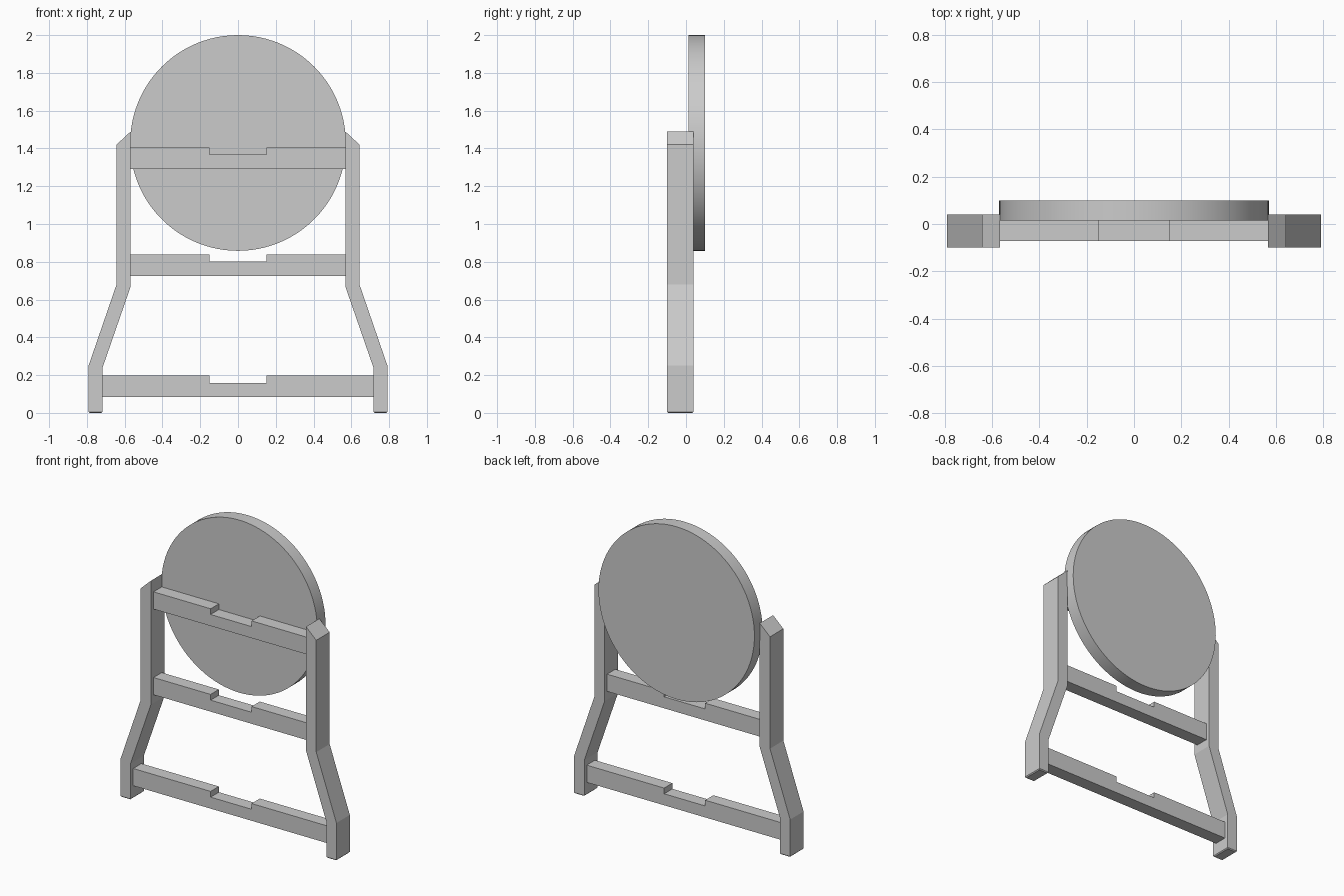
import bpy
import bmesh

if "Cube" in bpy.data.objects:
    bpy.data.objects.remove(bpy.data.objects["Cube"])


def extrude_profile(name, pts, y0, y1, foot_bevel=0.0):
    """Solid from an x-z outline, running from y0 to y1."""
    bm = bmesh.new()
    face = bm.faces.new([bm.verts.new((x, y0, z)) for x, z in pts])
    ext = bmesh.ops.extrude_face_region(bm, geom=[face])
    moved = [g for g in ext["geom"] if isinstance(g, bmesh.types.BMVert)]
    bmesh.ops.translate(bm, verts=moved, vec=(0, y1 - y0, 0))
    bmesh.ops.recalc_face_normals(bm, faces=bm.faces[:])
    if foot_bevel:
        edges = [e for e in bm.edges if all(v.co.z < 1e-5 for v in e.verts)]
        bmesh.ops.bevel(bm, geom=edges, offset=foot_bevel, segments=1,
                        affect='EDGES')
    mesh = bpy.data.meshes.new(name)
    bm.to_mesh(mesh)
    bm.free()
    obj = bpy.data.objects.new(name, mesh)
    bpy.context.collection.objects.link(obj)
    return obj


# Side legs: splayed foot, straight upper post, slanted tip
leg = [(0.717, 0), (0.791, 0), (0.791, 0.25), (0.643, 0.68),
       (0.643, 1.42), (0.568, 1.49), (0.568, 0.67), (0.717, 0.24)]
for side, s in (("right", 1), ("left", -1)):
    extrude_profile(side + "_leg", [(s * x, z) for x, z in leg],
                    -0.10, 0.04, foot_bevel=0.006)

# Cross rails, each with a shallow notch in the top edge
for name, w, z0 in (("lower_rail", 0.718, 0.083),
                    ("middle_rail", 0.569, 0.725),
                    ("upper_rail", 0.569, 1.292)):
    z1, n = z0 + 0.114, z0 + 0.076
    extrude_profile(name, [(-w, z0), (w, z0), (w, z1), (0.15, z1), (0.15, n),
                           (-0.15, n), (-0.15, z1), (-w, z1)], -0.072, 0.014)

# Round panel resting on the back of the upper rail
bpy.ops.mesh.primitive_cylinder_add(vertices=96, radius=0.571, depth=0.086,
                                    location=(0, 0.057, 1.429),
                                    rotation=(1.5707963, 0, 0))
panel = bpy.context.object
panel.name = "round_panel"
bpy.ops.object.shade_smooth_by_angle()
